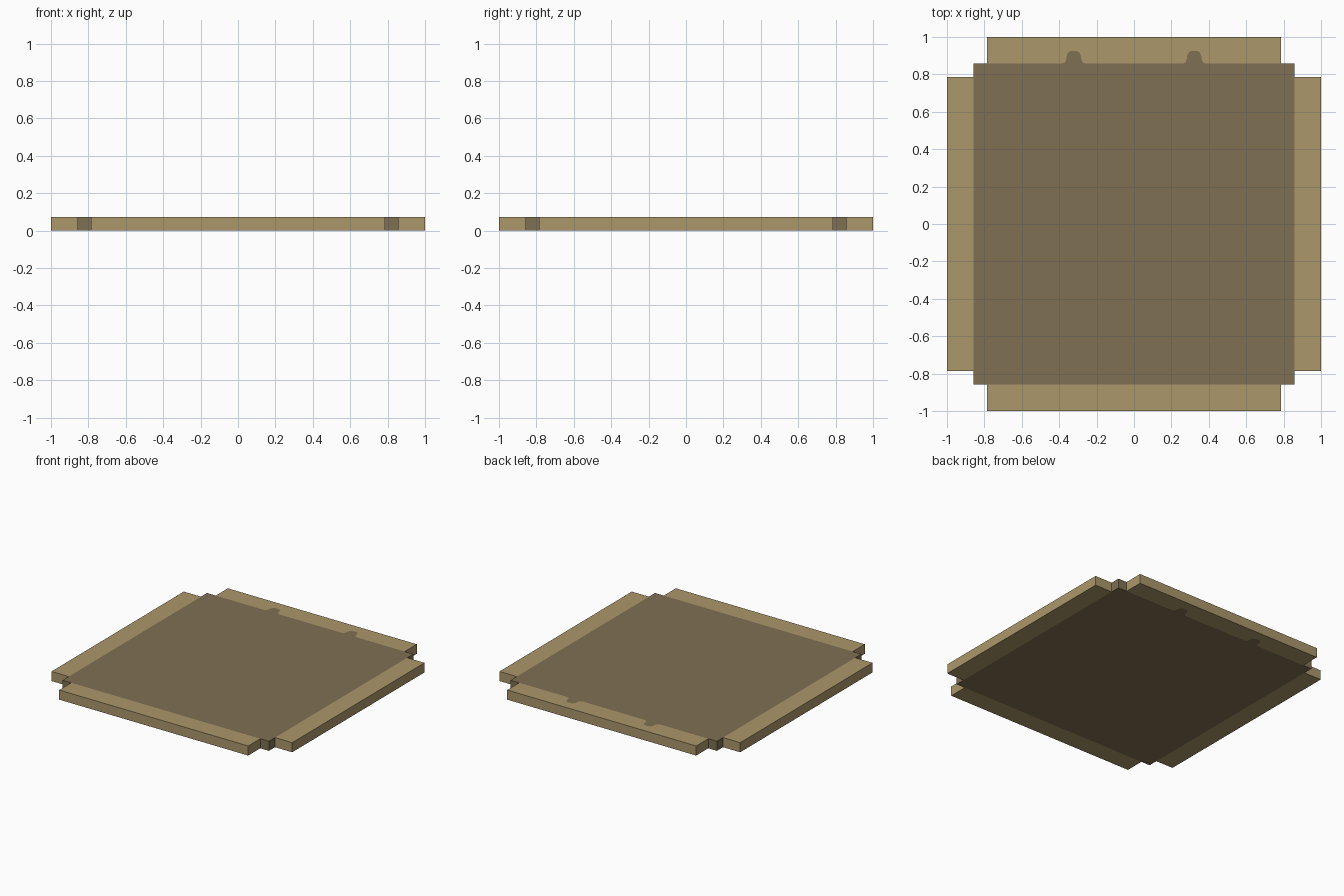
import bpy
import bmesh

if "Cube" in bpy.data.objects:
    bpy.data.objects.remove(bpy.data.objects["Cube"])

OUT, MID, END, H = 1.0, 0.857, 0.785, 0.072   # outer edge, panel edge, strip end, thickness


def srgb(*c):
    return tuple(((v / 255 + 0.055) / 1.055) ** 2.4 for v in c) + (1.0,)


def material(name, colour):
    m = bpy.data.materials.new(name)
    m.diffuse_color = colour
    m.use_nodes = True
    m.node_tree.nodes["Principled BSDF"].inputs["Base Color"].default_value = m.diffuse_color
    return m


# Rounded tab with a flared foot: half profile (x offset, y), mirrored
half = [(0.066, MID), (0.048, 0.863), (0.041, 0.876), (0.037, 0.902),
        (0.030, 0.917), (0.015, 0.925)]
profile = half + [(-x, y) for x, y in reversed(half)]
back_seam = [(cx + x, y) for cx in (0.322, -0.322) for x, y in profile]
back_seam = [(END, MID)] + back_seam + [(-END, MID)]

# Dark centre panel, with both tabs on its back edge
panel = ([(MID, -MID), (MID, -END), (MID, END), (MID, MID)] + back_seam
         + [(-MID, MID), (-MID, END), (-MID, -END), (-MID, -MID),
            (-END, -MID), (END, -MID)])

# Light edge strips; the back one is cut out around the tabs
back_strip = [(-END, OUT), (END, OUT)] + back_seam
front_strip = [(-END, -OUT), (END, -OUT), (END, -MID), (-END, -MID)]
side_strips = [[(s * MID, -END), (s * OUT, -END), (s * OUT, END), (s * MID, END)]
               for s in (1, -1)]

bm = bmesh.new()


def add_slab(outline, slot):
    """Top, bottom and only the exposed outer walls of one flat piece."""
    low = [bm.verts.new((x, y, 0)) for x, y in outline]
    top = [bm.verts.new((x, y, H)) for x, y in outline]
    faces = [bm.faces.new(low[::-1]), bm.faces.new(top)]
    for i in range(len(outline)):
        j = (i + 1) % len(outline)
        mx = abs(outline[i][0] + outline[j][0]) / 2
        my = abs(outline[i][1] + outline[j][1]) / 2
        if max(mx, my) > 0.99 or min(mx, my) > END - 0.001:
            faces.append(bm.faces.new((low[i], low[j], top[j], top[i])))
    for f in faces:
        f.material_index = slot


add_slab(panel, 0)
for strip in [back_strip, front_strip] + side_strips:
    add_slab(strip, 1)

# Weld the pieces into one closed plate
bmesh.ops.remove_doubles(bm, verts=bm.verts[:], dist=0.0005)
bmesh.ops.recalc_face_normals(bm, faces=bm.faces[:])
bmesh.ops.triangulate(bm, faces=[f for f in bm.faces if len(f.verts) > 4])

mesh = bpy.data.meshes.new("floor_plate")
bm.to_mesh(mesh)
bm.free()
mesh.materials.append(material("dark brown", srgb(128, 112, 83)))
mesh.materials.append(material("light tan", srgb(171, 151, 107)))
plate = bpy.data.objects.new("floor_plate", mesh)
bpy.context.collection.objects.link(plate)
